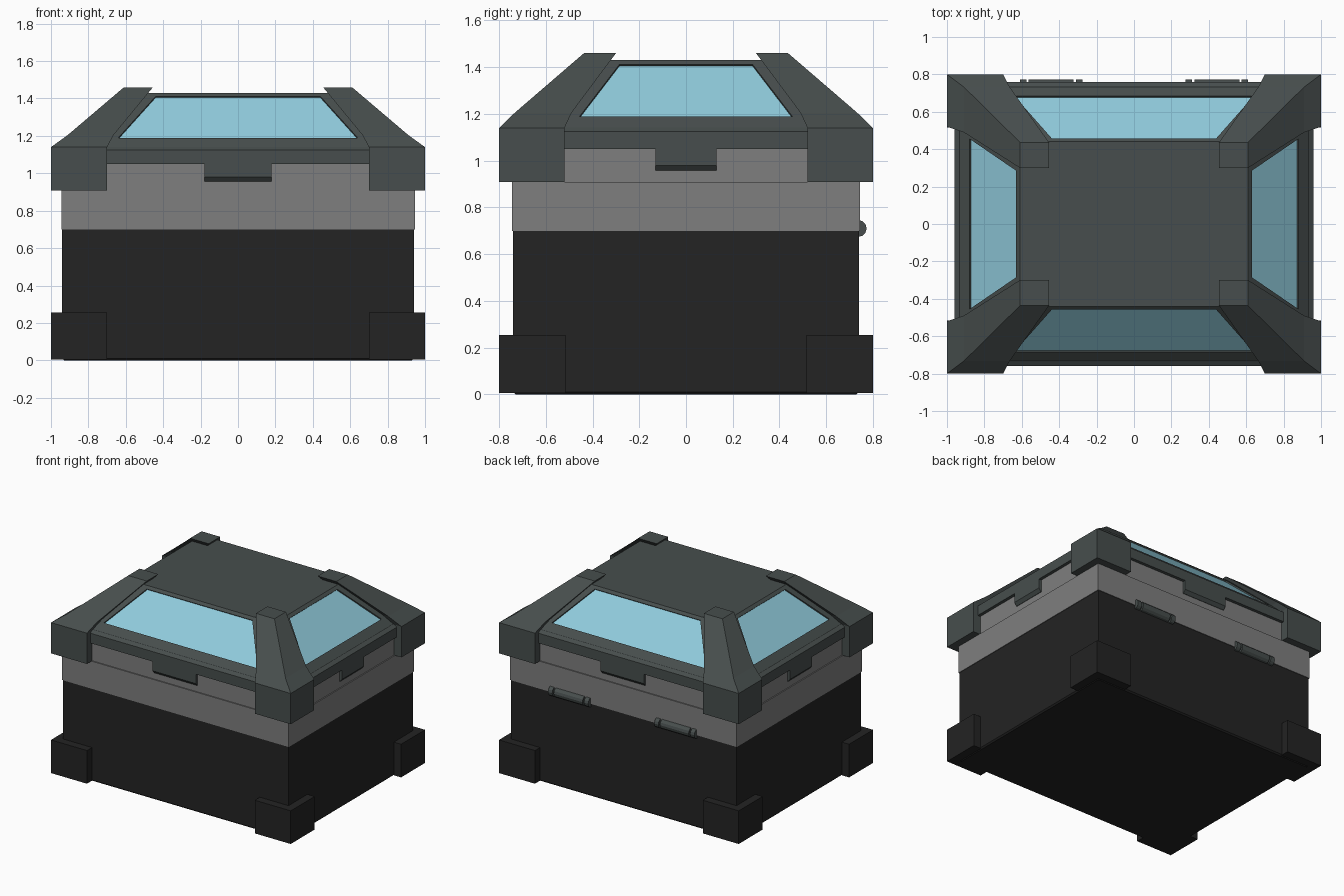
import bpy, bmesh, math
from mathutils import Vector, Matrix

cube = bpy.data.objects.get("Cube")
if cube:
    bpy.data.objects.remove(cube, do_unlink=True)


def material(name, rgb):
    m = bpy.data.materials.new(name)
    m.use_nodes = True
    m.diffuse_color = (*rgb, 1)
    bsdf = next(n for n in m.node_tree.nodes if n.type == 'BSDF_PRINCIPLED')
    bsdf.inputs["Base Color"].default_value = (*rgb, 1)
    bsdf.inputs["Roughness"].default_value = 0.7
    return m


BLACK = material("black plastic", (0.017, 0.017, 0.017))
GREY = material("mid grey", (0.21, 0.21, 0.21))
FRAME = material("dark slate", (0.063, 0.076, 0.074))
GLASS = material("pale blue glass", (0.28, 0.60, 0.72))


def finish(name, bm, *mats):
    bmesh.ops.remove_doubles(bm, verts=bm.verts, dist=0.0005)
    bmesh.ops.recalc_face_normals(bm, faces=bm.faces)
    mesh = bpy.data.meshes.new(name)
    bm.to_mesh(mesh)
    bm.free()
    ob = bpy.data.objects.new(name, mesh)
    bpy.context.collection.objects.link(ob)
    for m in mats:
        mesh.materials.append(m)
    return ob


def loft(name, rings, mat):
    """Stack of rectangles (x0, x1, y0, y1, z) joined into a closed solid."""
    bm = bmesh.new()
    loops = [[bm.verts.new(p) for p in
              ((a, c, z), (b, c, z), (b, d, z), (a, d, z))]
             for a, b, c, d, z in rings]
    for lo, hi in zip(loops, loops[1:]):
        for i in range(4):
            j = (i + 1) % 4
            bm.faces.new((lo[i], lo[j], hi[j], hi[i]))
    bm.faces.new(loops[0][::-1])
    bm.faces.new(loops[-1])
    return finish(name, bm, mat)


def block(name, x, y, rings, mat):
    """Centred stack; each ring is (inset, z)."""
    return loft(name, [(i - x, x - i, i - y, y - i, z) for i, z in rings], mat)


# Body, grey bands and lid rim
block("body", 0.94, 0.74, [(0.01, 0), (0, 0.01), (0, 0.70)], BLACK)
block("lower_band", 0.945, 0.745, [(0, 0.70), (0, 0.908)], GREY)
block("upper_band", 0.937, 0.737, [(0, 0.908), (0, 1.06)], GREY)
block("lid_rim", 0.96, 0.76, [(0, 1.05), (0, 1.125), (0.025, 1.142)], FRAME)

# Sloped lid with a recessed window on each side
HALF_LOW, HALF_TOP = (0.935, 0.735), (0.61, 0.44)
Z_LOW, Z_TOP = 1.14, 1.43
WIN_LOW, WIN_TOP = 1.19, 1.412


def lid():
    bm = bmesh.new()
    for side in range(4):
        u, o = (0, 1) if side % 2 == 0 else (1, 0)
        win = (0.64, 0.44) if u == 0 else (0.455, 0.285)
        turn = Matrix.Rotation(side * math.pi / 2, 3, 'Z')

        def out(z):
            t = (z - Z_LOW) / (Z_TOP - Z_LOW)
            return HALF_LOW[o] + t * (HALF_TOP[o] - HALF_LOW[o])

        def quad(w0, w1, z0, z1, sink=0):
            pts = ((-w0, z0), (w0, z0), (w1, z1), (-w1, z1))
            return [bm.verts.new(turn @ Vector((x, sink - out(z), z - sink)))
                    for x, z in pts]

        loops = [quad(HALF_LOW[u], HALF_TOP[u], Z_LOW, Z_TOP),
                 quad(*win, WIN_LOW, WIN_TOP),
                 quad(*win, WIN_LOW, WIN_TOP, 0.007)]
        for a, b in zip(loops, loops[1:]):
            for i in range(4):
                j = (i + 1) % 4
                bm.faces.new((a[i], a[j], b[j], b[i]))
        bm.faces.new(loops[-1]).material_index = 1
    for half, z in ((HALF_LOW, Z_LOW), (HALF_TOP, Z_TOP)):
        x, y = half
        bm.faces.new([bm.verts.new(p) for p in
                      ((-x, -y, z), (x, -y, z), (x, y, z), (-x, y, z))])
    finish("lid", bm, FRAME, GLASS)


lid()

# Corner guards on the lid and feet at the base
GUARD = [(0.70, 1.0, 0.52, 0.80, 0.908), (0.70, 1.0, 0.52, 0.80, 1.14),
         (0.665, 0.91, 0.49, 0.733, 1.205), (0.455, 0.61, 0.30, 0.437, 1.46)]
FOOT = [(0.70, 1.0, 0.515, 0.80, 0.005), (0.70, 1.0, 0.515, 0.80, 0.255)]


def corner(rings, sx, sy):
    return [(a * sx, b * sx, c * sy, d * sy, z) for a, b, c, d, z in rings]


for sx, sx_name in ((1, "left"), (-1, "right")):
    for sy, sy_name in ((-1, "front"), (1, "back")):
        tag = f"{sy_name}_{sx_name}"
        loft("corner_guard_" + tag, corner(GUARD, sx, sy), FRAME)
        loft("foot_" + tag, corner(FOOT, sx, sy), BLACK)

# Latch tabs hanging from the rim, with a chamfered lower edge
for s, name in ((-1, "front"), (1, "back")):
    loft("latch_" + name, [(-0.18, 0.18, s * 0.70, s * 0.74, 0.957),
                           (-0.18, 0.18, s * 0.70, s * 0.76, 0.98),
                           (-0.18, 0.18, s * 0.70, s * 0.76, 1.10)], FRAME)
for s, name in ((1, "left"), (-1, "right")):
    loft("latch_" + name, [(s * 0.90, s * 0.94, -0.13, 0.13, 0.957),
                           (s * 0.90, s * 0.96, -0.13, 0.13, 0.98),
                           (s * 0.90, s * 0.96, -0.13, 0.13, 1.10)], FRAME)


# Hinges across the back seam
def rod(name, x, length, radius, mat):
    bm = bmesh.new()
    bmesh.ops.create_cone(bm, cap_ends=True, segments=12, radius1=radius,
                          radius2=radius, depth=length,
                          matrix=Matrix.Translation((x, 0.737, 0.71))
                          @ Matrix.Rotation(math.pi / 2, 4, 'Y'))
    finish(name, bm, mat)


for s, name in ((1, "left"), (-1, "right")):
    x = s * 0.443
    rod("hinge_barrel_" + name, x, 0.24, 0.036, FRAME)
    rod("hinge_pin_" + name, x, 0.32, 0.022, FRAME)
    for e in (-1, 1):
        rod(f"hinge_knuckle_{name}", x + e * 0.15, 0.035, 0.036, FRAME)
